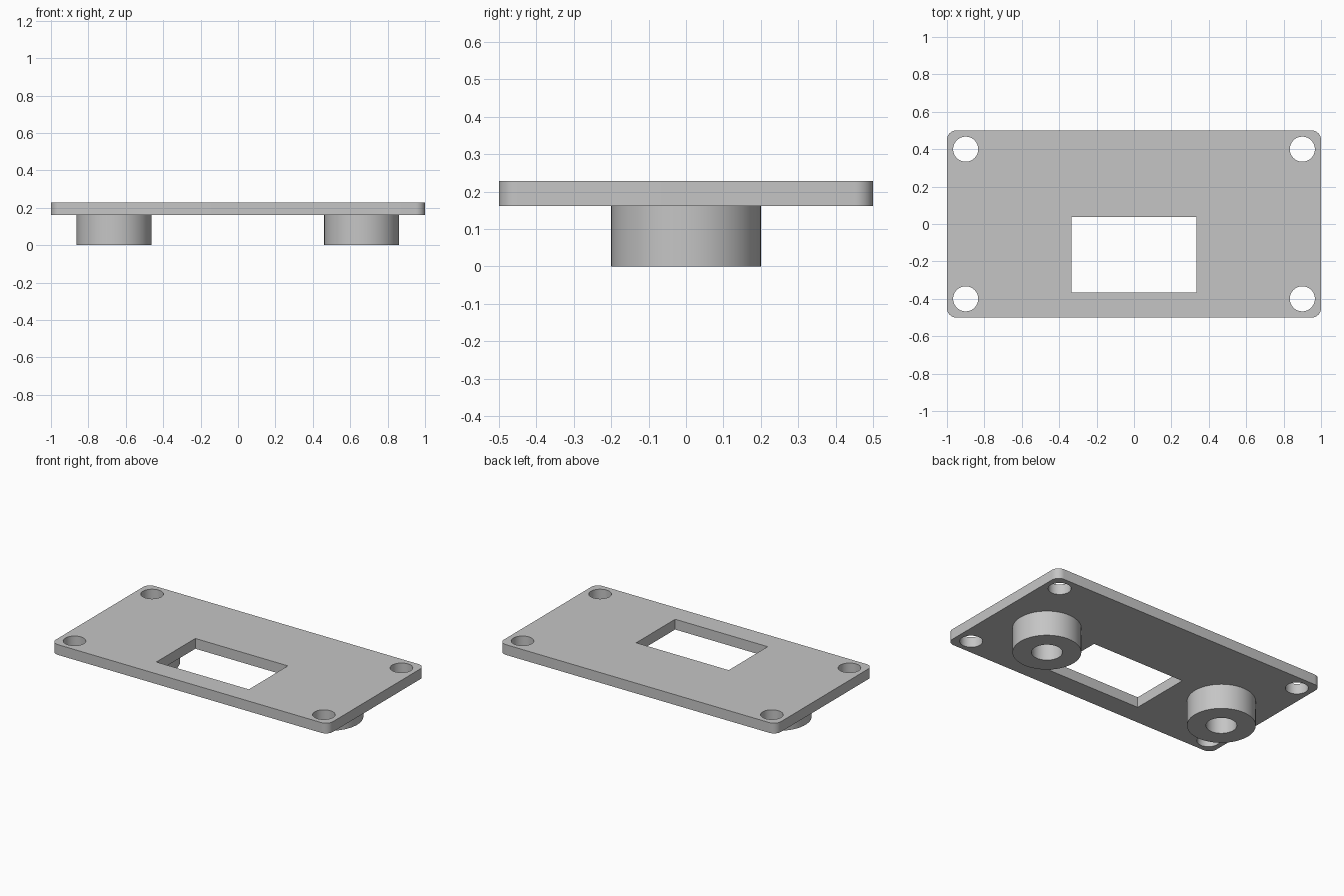
import bpy, bmesh, math

if "Cube" in bpy.data.objects:
    bpy.data.objects.remove(bpy.data.objects["Cube"])

PLATE_Z0, PLATE_Z1 = 0.162, 0.229

grey = bpy.data.materials.new("light grey")
grey.diffuse_color = (0.56, 0.56, 0.56, 1)
grey.use_nodes = True
grey.node_tree.nodes["Principled BSDF"].inputs["Base Color"].default_value = grey.diffuse_color


def finish(name, bm):
    """Turn a bmesh into a named, smooth-by-angle object."""
    bmesh.ops.recalc_face_normals(bm, faces=bm.faces)
    mesh = bpy.data.meshes.new(name)
    bm.to_mesh(mesh)
    bm.free()
    obj = bpy.data.objects.new(name, mesh)
    bpy.context.collection.objects.link(obj)
    mesh.materials.append(grey)
    return obj


def shade(obj):
    bpy.ops.object.select_all(action='DESELECT')
    obj.select_set(True)
    bpy.context.view_layer.objects.active = obj
    bpy.ops.object.shade_smooth_by_angle(angle=math.radians(30))


def box(bm, x0, x1, y0, y1, z0, z1):
    verts = bmesh.ops.create_cube(bm, size=1)["verts"]
    bmesh.ops.scale(bm, vec=(x1 - x0, y1 - y0, z1 - z0), verts=verts)
    bmesh.ops.translate(bm, vec=((x0 + x1) / 2, (y0 + y1) / 2, (z0 + z1) / 2), verts=verts)


# Plate with rounded corners
bm = bmesh.new()
box(bm, -1, 1, -0.5, 0.5, PLATE_Z0, PLATE_Z1)
uprights = [e for e in bm.edges if abs(e.verts[0].co.z - e.verts[1].co.z) > 0.01]
bmesh.ops.bevel(bm, geom=uprights, offset=0.05, segments=10, profile=0.5, affect='EDGES')
plate = finish("mounting_plate", bm)

# Cutter: rectangular window and four corner screw holes
bm = bmesh.new()
box(bm, -0.334, 0.334, -0.365, 0.037, 0.1, 0.3)
for sx in (-1, 1):
    for sy in (-1, 1):
        verts = bmesh.ops.create_cone(bm, cap_ends=True, segments=48, radius1=0.067,
                                      radius2=0.067, depth=0.2)["verts"]
        bmesh.ops.translate(bm, vec=(sx * 0.9, sy * 0.4, 0.2), verts=verts)
cutter = finish("hole_cutter", bm)

cut = plate.modifiers.new("holes", 'BOOLEAN')
cut.operation = 'DIFFERENCE'
cut.solver = 'EXACT'
cut.object = cutter
bpy.context.view_layer.objects.active = plate
bpy.ops.object.modifier_apply(modifier=cut.name)
bpy.data.objects.remove(cutter)
shade(plate)


# Hollow round standoffs below the plate, blind against its underside
def standoff(name, x):
    bm = bmesh.new()
    profile = [(0.2, PLATE_Z0), (0.2, 0), (0.09, 0), (0.09, PLATE_Z0)]
    verts = [bm.verts.new((r, 0, z)) for r, z in profile]
    edges = [bm.edges.new(pair) for pair in zip(verts, verts[1:])]
    bmesh.ops.spin(bm, geom=verts + edges, cent=(0, 0, 0), axis=(0, 0, 1),
                   angle=math.tau, steps=64, use_merge=True)
    bmesh.ops.remove_doubles(bm, verts=bm.verts, dist=0.0001)
    bmesh.ops.recalc_face_normals(bm, faces=bm.faces)
    # outer wall must face away from the axis
    wall = max(bm.faces, key=lambda f: f.calc_center_median().xy.length)
    if wall.normal.xy.dot(wall.calc_center_median().xy) < 0:
        bmesh.ops.reverse_faces(bm, faces=bm.faces)
    mesh = bpy.data.meshes.new(name)
    bm.to_mesh(mesh)
    bm.free()
    mesh.materials.append(grey)
    obj = bpy.data.objects.new(name, mesh)
    obj.location.x = x
    bpy.context.collection.objects.link(obj)
    shade(obj)


standoff("left_standoff", -0.663)
standoff("right_standoff", 0.661)
